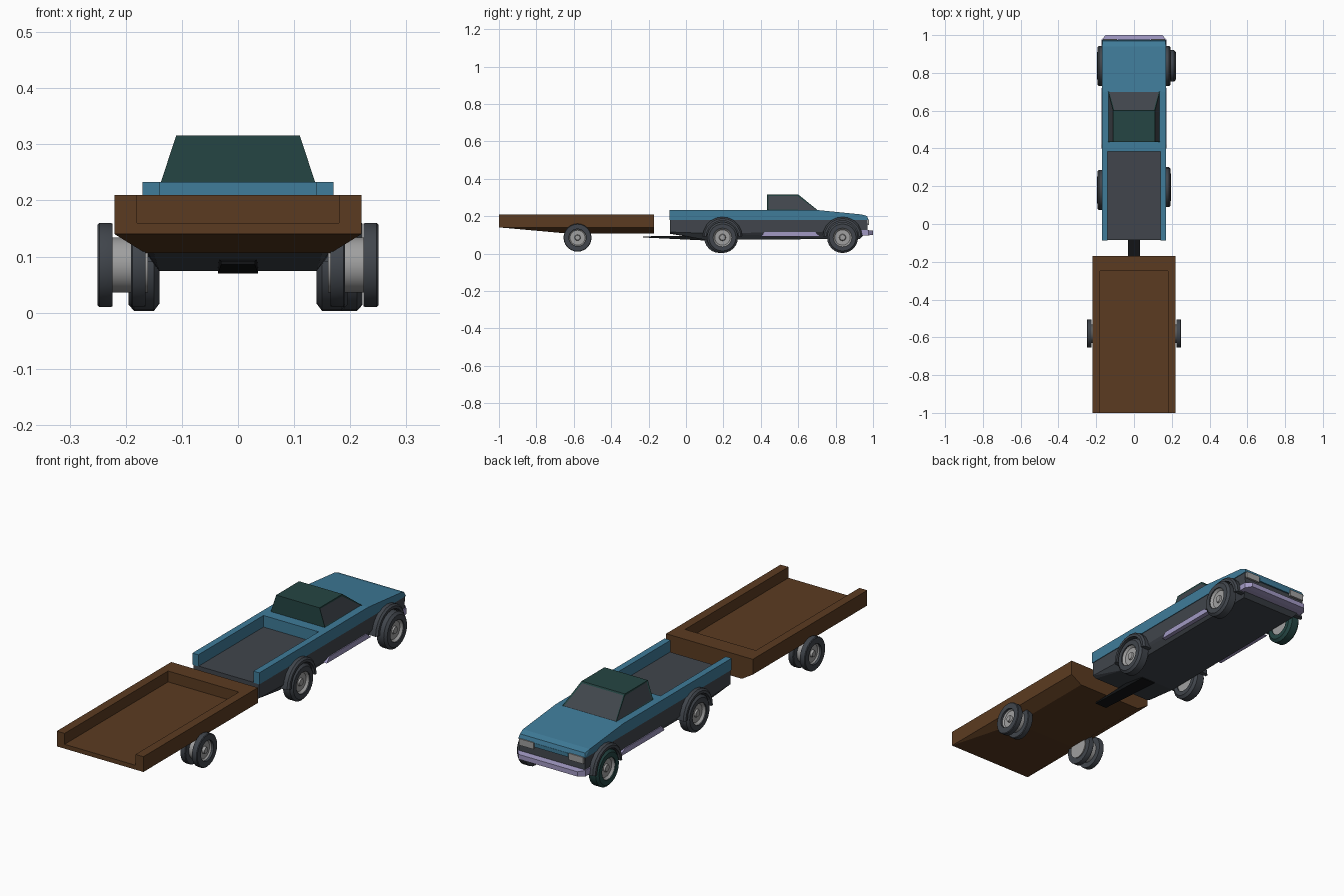
import bpy, bmesh, math
from mathutils import Vector

if "Cube" in bpy.data.objects:
    bpy.data.objects.remove(bpy.data.objects["Cube"])


def mat(name, r, g, b):
    m = bpy.data.materials.new(name)
    m.diffuse_color = (r, g, b, 1)
    m.use_nodes = True
    m.node_tree.nodes["Principled BSDF"].inputs["Base Color"].default_value = m.diffuse_color
    return m


BLUE = mat("blue_paint", 0.05, 0.20, 0.32)
BROWN = mat("brown_wood", 0.105, 0.044, 0.015)
GREEN = mat("dark_green", 0.018, 0.06, 0.056)
SLATE = mat("dark_slate", 0.052, 0.06, 0.072)
BLACK = mat("black_metal", 0.006, 0.007, 0.008)
LILAC = mat("pale_lilac", 0.36, 0.32, 0.55)
SILVER = mat("silver_grey", 0.35, 0.35, 0.35)


def finish(name, bm, *mats):
    bmesh.ops.recalc_face_normals(bm, faces=bm.faces)
    me = bpy.data.meshes.new(name)
    bm.to_mesh(me)
    bm.free()
    for m in mats:
        me.materials.append(m)
    ob = bpy.data.objects.new(name, me)
    bpy.context.collection.objects.link(ob)
    return ob


def hull_mesh(points):
    """Convex solid through points."""
    bm = bmesh.new()
    for p in points:
        bm.verts.new(p)
    bmesh.ops.convex_hull(bm, input=bm.verts)
    bmesh.ops.dissolve_limit(bm, angle_limit=0.01, verts=bm.verts, edges=bm.edges)
    return bm


def hull(name, points, m):
    return finish(name, hull_mesh(points), m)


def sym(points):
    """Mirror (x, y, z) points across x = 0."""
    return [(s * x, y, z) for x, y, z in points for s in (-1, 1)]


def box(name, x0, x1, y0, y1, z0, z1, m):
    return hull(name, [(x, y, z) for x in (x0, x1) for y in (y0, y1) for z in (z0, z1)], m)


def lathe(name, prof, c, side, m, n=24, a0=0, a1=360):
    """Turn a closed (radius, outward offset) profile about an x axis through c."""
    bm = bmesh.new()
    full = a1 - a0 == 360
    rings = []
    for i in range(n if full else n + 1):
        a = math.radians(a0 + (a1 - a0) * i / n)
        rings.append([bm.verts.new((side * (c[0] + o), c[1] + r * math.cos(a), c[2] + r * math.sin(a)))
                      for r, o in prof])
    k = len(prof)
    for i in range(n):
        p, q = rings[i], rings[(i + 1) % len(rings)]
        for j in range(k):
            if prof[j][0] == 0 and prof[(j + 1) % k][0] == 0:
                continue
            bm.faces.new((p[j], p[(j + 1) % k], q[(j + 1) % k], q[j]))
    if not full:
        bm.faces.new(rings[0])
        bm.faces.new(rings[-1])
    bmesh.ops.remove_doubles(bm, verts=bm.verts, dist=1e-5)
    ob = finish(name, bm, m)
    bpy.ops.object.select_all(action='DESELECT')
    ob.select_set(True)
    bpy.context.view_layer.objects.active = ob
    bpy.ops.object.shade_smooth_by_angle(angle=math.radians(30))
    return ob


# ---- Trailer: flat deck with a tapered underside, three walls, open rear
hull("trailer_deck", sym([(0.22, -1, 0.16), (0.22, -0.17, 0.16), (0.22, -1, 0.14), (0.22, -0.17, 0.14),
                          (0.165, -0.62, 0.106), (0.165, -0.17, 0.106)]), BROWN)
box("trailer_wall_left", -0.22, -0.18, -1, -0.17, 0.16, 0.21, BROWN)
box("trailer_wall_right", 0.18, 0.22, -1, -0.17, 0.16, 0.21, BROWN)
box("trailer_wall_front", -0.18, 0.18, -0.25, -0.17, 0.16, 0.21, BROWN)

# ---- Trailer wheels: an inner and an outer tyre on one drum
for side, tag in ((-1, "left"), (1, "right")):
    c = (0, -0.58, 0.085)
    for part, x in (("inner", 0.165), ("outer", 0.224)):
        lathe(f"trailer_tyre_{part}_{tag}",
              [(0.046, x), (0.074, x), (0.075, x + 0.003), (0.075, x + 0.023), (0.072, x + 0.026), (0.046, x + 0.026)],
              c, side, SLATE)
    lathe(f"trailer_drum_{tag}", [(0, 0.16), (0.049, 0.16), (0.049, 0.243), (0.04, 0.234), (0.016, 0.234),
                                  (0.013, 0.245), (0, 0.245)], c, side, SILVER)

# ---- Tow bar
hull("tow_bar", sym([(0.03, -0.23, 0.086), (0.03, -0.23, 0.092),
                     (0.036, 0.1, 0.07), (0.036, 0.1, 0.096)]), BLACK)

# ---- Truck lower body, whose top is also the cargo floor
hull("truck_lower_body", sym([(0.167, -0.085, 0.18), (0.167, 0.968, 0.18), (0.167, -0.085, 0.115),
                              (0.167, 0.12, 0.108), (0.167, 0.972, 0.12), (0.15, -0.085, 0.106),
                              (0.14, 0.1, 0.074), (0.14, 0.93, 0.078)]), SLATE)

# ---- Blue upper body: hood section and two cargo sides
hull("truck_hood", sym([(0.17, 0.385, 0.18), (0.17, 0.385, 0.233), (0.17, 0.70, 0.233),
                        (0.17, 0.94, 0.209), (0.165, 0.968, 0.2), (0.17, 0.975, 0.18)]), BLUE)
for side, tag in ((-1, "left"), (1, "right")):
    a, b = sorted((side * 0.14, side * 0.17))
    box(f"cargo_side_{tag}", a, b, -0.088, 0.385, 0.18, 0.233, BLUE)

# ---- Cab with inset windshield and side windows
bm = hull_mesh(sym([(0.138, 0.434, 0.231), (0.138, 0.705, 0.231), (0.11, 0.434, 0.316), (0.11, 0.60, 0.316)]))
bm.normal_update()
glass = [f for f in bm.faces if abs(f.normal.x) > 0.5 or (f.normal.y > 0.3 and f.normal.z > 0.3)]
bmesh.ops.inset_individual(bm, faces=glass, thickness=0.009, depth=-0.003)
for f in glass:
    f.material_index = 1
finish("cab", bm, GREEN, SLATE)

# ---- Front end: nose strip, headlights, bumper
box("nose_strip", -0.085, 0.085, 0.96, 0.976, 0.163, 0.181, BLUE)
for side, tag in ((-1, "left"), (1, "right")):
    a, b = sorted((side * 0.09, side * 0.163))
    box(f"headlight_{tag}", a, b, 0.96, 0.979, 0.153, 0.183, SILVER)
hull("front_bumper", sym([(0.172, y, z) for y in (0.93, 0.975) for z in (0.097, 0.125)]
                         + [(0.15, 1.0, z) for z in (0.1, 0.122)]), LILAC)

# ---- Side sills
for side, tag in ((-1, "left"), (1, "right")):
    hull(f"sill_{tag}", [(side * x, y, z) for x in (0.14, 0.171)
                         for y, z in ((0.40, 0.09), (0.42, 0.115), (0.69, 0.115), (0.72, 0.09))], LILAC)

# ---- Truck wheels and arch flares
TYRE = [(0.05, 0), (0.07, 0), (0.083, 0.01), (0.083, 0.045), (0.072, 0.055), (0.05, 0.055)]
RIM = [(0, 0.005), (0.051, 0.005), (0.051, 0.051), (0.041, 0.04), (0.018, 0.04), (0.015, 0.047), (0, 0.047)]
for tag, side, y, x, tyre_mat in (("rear_left", -1, 0.18, 0.14, SLATE), ("rear_right", 1, 0.195, 0.14, SLATE),
                                  ("front_left", -1, 0.837, 0.14, GREEN), ("front_right", 1, 0.837, 0.167, SLATE)):
    c = (x, y, 0.086)
    lathe("tyre_" + tag, TYRE, c, side, tyre_mat)
    lathe("rim_" + tag, RIM, c, side, SILVER)
    lathe("arch_" + tag, [(0.086, 0.15), (0.106, 0.15), (0.106, 0.186), (0.098, 0.194), (0.086, 0.194)],
          (0, y, 0.09), side, SLATE, n=10, a0=0, a1=180)
